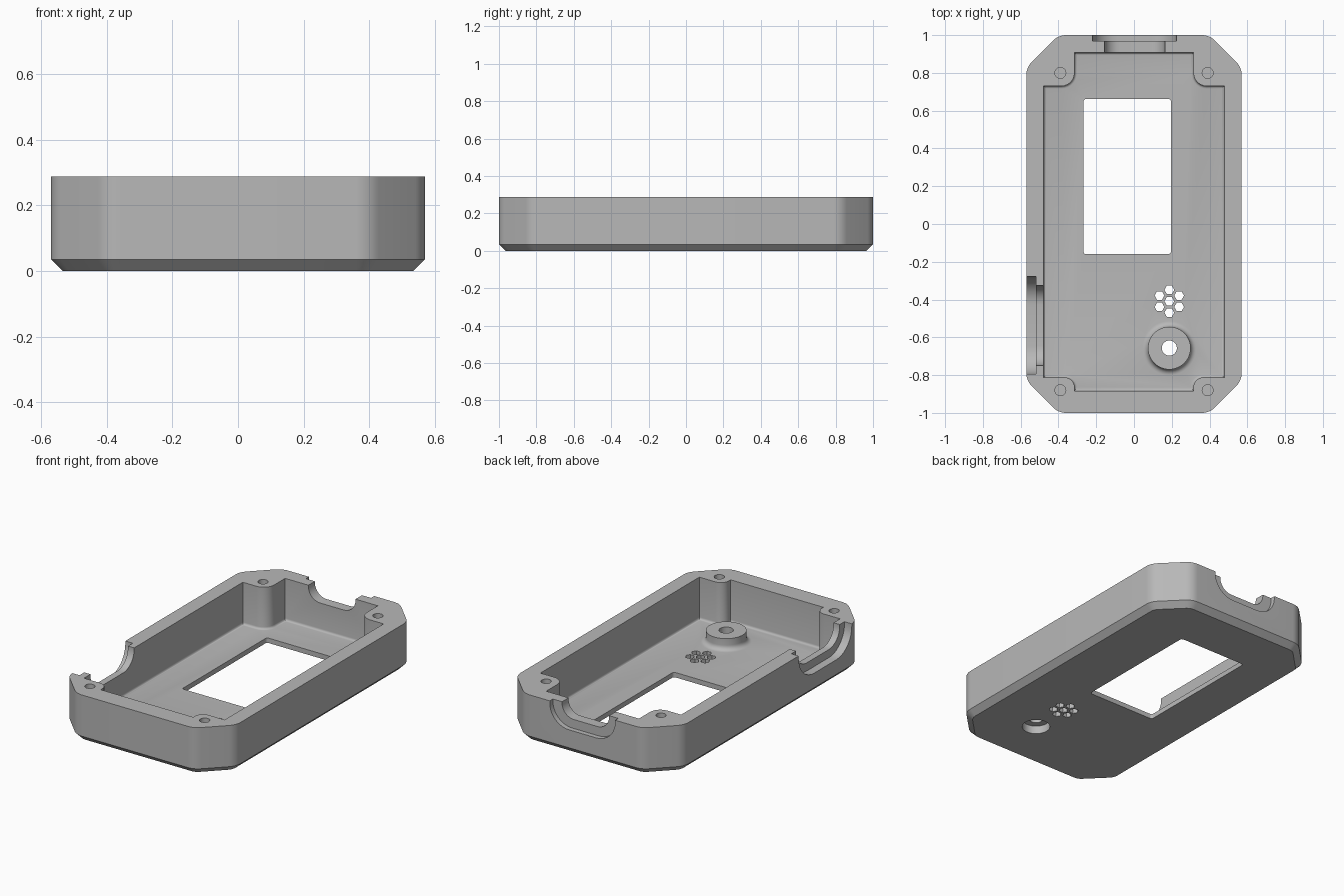
import bpy, bmesh, math
from mathutils import Vector, Matrix

old = bpy.data.objects.get("Cube")
if old:
    bpy.data.objects.remove(old, do_unlink=True)

HEIGHT, FLOOR = 0.288, 0.03

grey = bpy.data.materials.new("plain_grey")
grey.use_nodes = True
grey.diffuse_color = (0.48, 0.48, 0.48, 1)
grey.node_tree.nodes["Principled BSDF"].inputs["Base Color"].default_value = grey.diffuse_color


def rounded(corners, seg=7):
    """Closed outline from (x, y, radius) corners, each replaced by an arc."""
    out = []
    for i, (x, y, r) in enumerate(corners):
        p = Vector((x, y))
        if r == 0:
            out.append(p)
            continue
        a = (Vector(corners[i - 1][:2]) - p).normalized()
        b = (Vector(corners[(i + 1) % len(corners)][:2]) - p).normalized()
        half = a.angle(b) / 2
        centre = p + (a + b).normalized() * (r / math.sin(half))
        start = p + a * (r / math.tan(half)) - centre
        end = p + b * (r / math.tan(half)) - centre
        turn = math.atan2(start.x * end.y - start.y * end.x, start.dot(end))
        for k in range(seg + 1):
            out.append(centre + Matrix.Rotation(turn * k / seg, 2) @ start)
    return out


def finish(name, bm):
    bmesh.ops.recalc_face_normals(bm, faces=bm.faces)
    mesh = bpy.data.meshes.new(name)
    bm.to_mesh(mesh)
    bm.free()
    mesh.materials.append(grey)
    obj = bpy.data.objects.new(name, mesh)
    bpy.context.collection.objects.link(obj)
    return obj


def prism(name, outline, low, high, axes="xyz", edge=0, edge_seg=1):
    """Extrude an outline along the third axis, optionally bevelling its low rim."""
    bm = bmesh.new()
    slots = ["xyz".index(c) for c in axes]

    def place(p, d):
        v = Vector()
        for s, value in zip(slots, (p.x, p.y, d)):
            v[s] = value
        return v
    bottom = [bm.verts.new(place(p, low)) for p in outline]
    top = [bm.verts.new(place(p, high)) for p in outline]
    base = bm.faces.new(bottom)
    bm.faces.new(top)
    n = len(outline)
    for i in range(n):
        j = (i + 1) % n
        bm.faces.new((bottom[i], bottom[j], top[j], top[i]))
    bmesh.ops.recalc_face_normals(bm, faces=bm.faces)
    if edge:
        bmesh.ops.bevel(bm, geom=list(base.edges), offset=edge, segments=edge_seg,
                        profile=0.5, affect='EDGES')
    return finish(name, bm)


def disc(name, x, y, r, low, high, sides=32):
    pts = [Vector((x + r * math.cos(math.tau * i / sides), y + r * math.sin(math.tau * i / sides)))
           for i in range(sides)]
    return prism(name, pts, low, high)


def lathe(name, x, y, profile, sides=48):
    bm = bmesh.new()
    rings = [[bm.verts.new((x + r * math.cos(math.tau * i / sides),
                            y + r * math.sin(math.tau * i / sides), z)) for i in range(sides)]
             for r, z in profile]
    bm.faces.new(rings[0])
    bm.faces.new(rings[-1])
    for a, b in zip(rings, rings[1:]):
        for i in range(sides):
            j = (i + 1) % sides
            bm.faces.new((a[i], a[j], b[j], b[i]))
    return finish(name, bm)


def combine(target, tool, operation='DIFFERENCE'):
    mod = target.modifiers.new(tool.name, 'BOOLEAN')
    mod.operation = operation
    mod.solver = 'EXACT'
    mod.object = tool
    bpy.context.view_layer.objects.active = target
    bpy.ops.object.modifier_apply(modifier=mod.name)
    bpy.data.objects.remove(tool, do_unlink=True)


# Outer body: clipped, softened corners and a chamfered underside
W, L, C, R = 0.57, 1.0, 0.17, 0.1
case = prism("case_shell", rounded([
    (W - C, L, R), (C - W, L, R), (-W, L - C, R), (-W, C - L, R),
    (C - W, -L, R), (W - C, -L, R), (W, C - L, R), (W, L - C, R)]), 0, HEIGHT, edge=0.035)

# Cavity, leaving a screw post in each corner
right = [(0.315, -0.883, 0), (0.315, -0.812, 0.052), (0.478, -0.812, 0),
         (0.478, 0.73, 0), (0.315, 0.73, 0.07), (0.315, 0.907, 0)]
left = [(-x, y, r) for x, y, r in reversed(right)]
combine(case, prism("cavity", rounded(right + left), FLOOR, 0.4, edge=0.014, edge_seg=4))

# Button boss with a filleted foot
BX, BY = 0.187, -0.657
foot = [(0.143 - 0.03 * math.sin(t * math.pi / 12), FLOOR + 0.03 - 0.03 * math.cos(t * math.pi / 12))
        for t in range(7)]
combine(case, lathe("button_boss", BX, BY, [(0.143, 0.015)] + foot + [(0.113, 0.1)]), 'UNION')
combine(case, disc("button_recess", BX, BY, 0.08, -0.1, 0.05))
combine(case, disc("button_hole", BX, BY, 0.04, -0.1, 0.3))

# Display window
combine(case, prism("window", rounded([(-0.268, -0.16, 0.015), (0.196, -0.16, 0.015),
                                       (0.196, 0.662, 0.015), (-0.268, 0.662, 0.015)], 4), -0.1, 0.15))

# Speaker grille: a ring of six hexagons around one
SX, SY = 0.187, -0.409
spots = [(SX, SY)] + [(SX + 0.06 * math.cos(math.radians(a)), SY + 0.06 * math.sin(math.radians(a)))
                      for a in range(30, 390, 60)]
for x, y in spots:
    combine(case, disc("speaker_hole", x, y, 0.026, -0.1, 0.15, 6))

# Blind screw holes in the posts
for x in (-0.39, 0.39):
    for y in (0.8, -0.88):
        combine(case, disc("screw_hole", x, y, 0.029, 0.1, 0.4, 24))


# Stepped cable notches: a wide outer recess and a narrower inner opening
def notch(mid, half, bottom, r, low, high, axes):
    shape = rounded([(mid - half, bottom, r), (mid + half, bottom, r),
                     (mid + half, 0.4, 0), (mid - half, 0.4, 0)], 10)
    combine(case, prism("notch", shape, low, high, axes))


notch(0.003, 0.222, 0.145, 0.13, 0.97, 1.1, "xzy")
notch(0.003, 0.16, 0.2, 0.08, 0.85, 1.05, "xzy")
notch(-0.537, 0.258, 0.125, 0.15, -0.7, -0.52, "yzx")
notch(-0.537, 0.212, 0.175, 0.105, -0.65, -0.43, "yzx")

# Smooth the rounded corners, keep the machined edges crisp
bpy.ops.object.select_all(action='DESELECT')
case.select_set(True)
bpy.context.view_layer.objects.active = case
bpy.ops.object.shade_smooth_by_angle(angle=math.radians(30))
